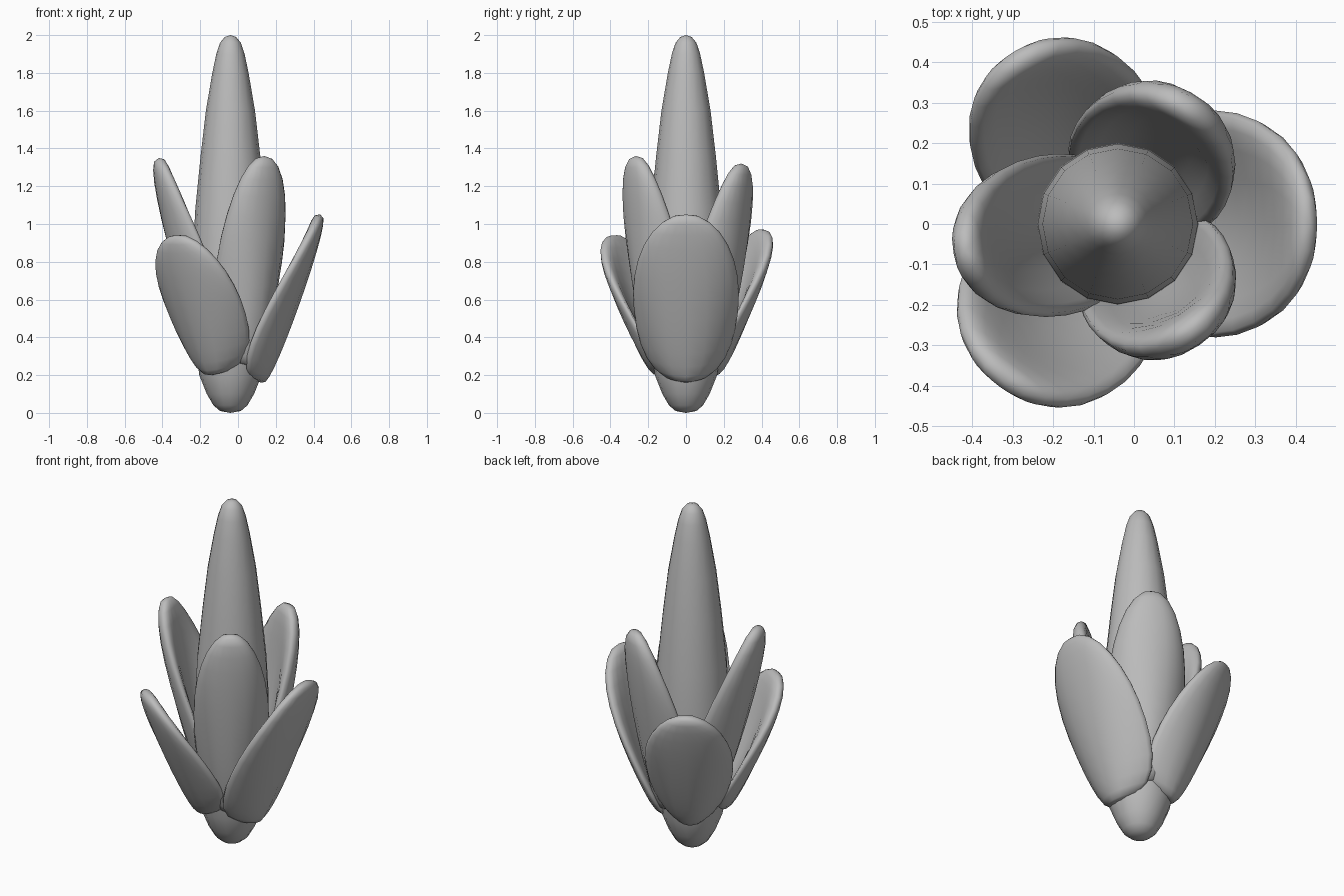
import bpy, bmesh
from math import sin, cos, pi, radians, copysign
from mathutils import Vector

cube = bpy.data.objects.get("Cube")
if cube:
    bpy.data.objects.remove(cube)

AXIS = Vector((-0.04, 0, 0))

grey = bpy.data.materials.new("soft_grey")
grey.use_nodes = True
colour = (0.5, 0.5, 0.5, 1)
grey.diffuse_color = colour
grey.node_tree.nodes["Principled BSDF"].inputs["Base Color"].default_value = colour


def skin(name, first, rings, last):
    """Closed smooth surface: pole, rings of points, pole."""
    bm = bmesh.new()
    a, b = bm.verts.new(first), bm.verts.new(last)
    loops = [[bm.verts.new(p) for p in ring] for ring in rings]
    n = len(loops[0])
    for i in range(n):
        j = (i + 1) % n
        bm.faces.new((a, loops[0][j], loops[0][i]))
        bm.faces.new((b, loops[-1][i], loops[-1][j]))
        for lo, hi in zip(loops, loops[1:]):
            bm.faces.new((lo[i], lo[j], hi[j], hi[i]))
    bmesh.ops.recalc_face_normals(bm, faces=bm.faces)
    for f in bm.faces:
        f.smooth = True
    mesh = bpy.data.meshes.new(name)
    bm.to_mesh(mesh)
    bm.free()
    mesh.materials.append(grey)
    obj = bpy.data.objects.new(name, mesh)
    bpy.context.collection.objects.link(obj)
    return obj


def petal(name, angle, base, tip, width, thick, steps=14, around=20):
    """Tilted oval petal: rounded back, dished inner face with a thick rim,
    sides cupped most near the base. base and tip are (distance from axis, height)."""
    a = radians(angle)
    out, side = Vector((cos(a), sin(a), 0)), Vector((-sin(a), cos(a), 0))
    start = AXIS + out * base[0] + Vector((0, 0, base[1]))
    end = AXIS + out * tip[0] + Vector((0, 0, tip[1]))
    mid, half = (start + end) / 2, (end - start) / 2
    back = side.cross(half).normalized()
    if back.dot(out) < 0:
        back.negate()
    rings = []
    for k in range(1, steps):
        th = pi * (1 - k / steps)
        t, s = cos(th), sin(th)
        breadth = s ** (0.95 if t > 0 else 0.62)
        depth = s ** 0.6
        ring = []
        for i in range(around):
            c, d = cos(2 * pi * i / around), sin(2 * pi * i / around)
            q = copysign(abs(c) ** 0.8, c)
            v = breadth * q
            if d > 0:
                w = thick * depth * d
            else:
                w = (0.015 + 0.05 * (t * t + v * v)) * depth * d
            w -= 0.08 * (1 - t) * q * q * breadth
            ring.append(mid + half * t + side * v * width / 2 + back * w)
        rings.append(ring)
    return skin(name, start, rings, end)


# Tall central cone
profile = [(0.055, 0.01), (0.09, 0.04), (0.125, 0.1), (0.165, 0.2), (0.185, 0.35),
           (0.2, 0.6), (0.198, 0.85), (0.186, 1.08), (0.158, 1.36), (0.13, 1.6),
           (0.096, 1.8), (0.075, 1.9), (0.055, 1.96), (0.03, 1.99)]
rings = [[AXIS + Vector((r * cos(2 * pi * i / 16), r * sin(2 * pi * i / 16), z))
          for i in range(16)] for r, z in profile]
skin("central_cone", AXIS, rings, AXIS + Vector((0, 0, 2)))

# Outer low petals
petal("outer_petal_left", 0, (0.16, 0.16), (0.475, 1.05), 0.56, 0.055)
petal("outer_petal_front", -126, (0.17, 0.2), (0.48, 0.94), 0.5, 0.055)
petal("outer_petal_back", 121, (0.17, 0.2), (0.48, 0.97), 0.47, 0.055)

# Inner tall petals
petal("inner_petal_right", 190, (0.1, 0.25), (0.385, 1.35), 0.4, 0.07)
petal("inner_petal_back", 61, (0.16, 0.25), (0.335, 1.32), 0.42, 0.075)
petal("inner_petal_front", -56, (0.18, 0.25), (0.32, 1.36), 0.4, 0.075)
